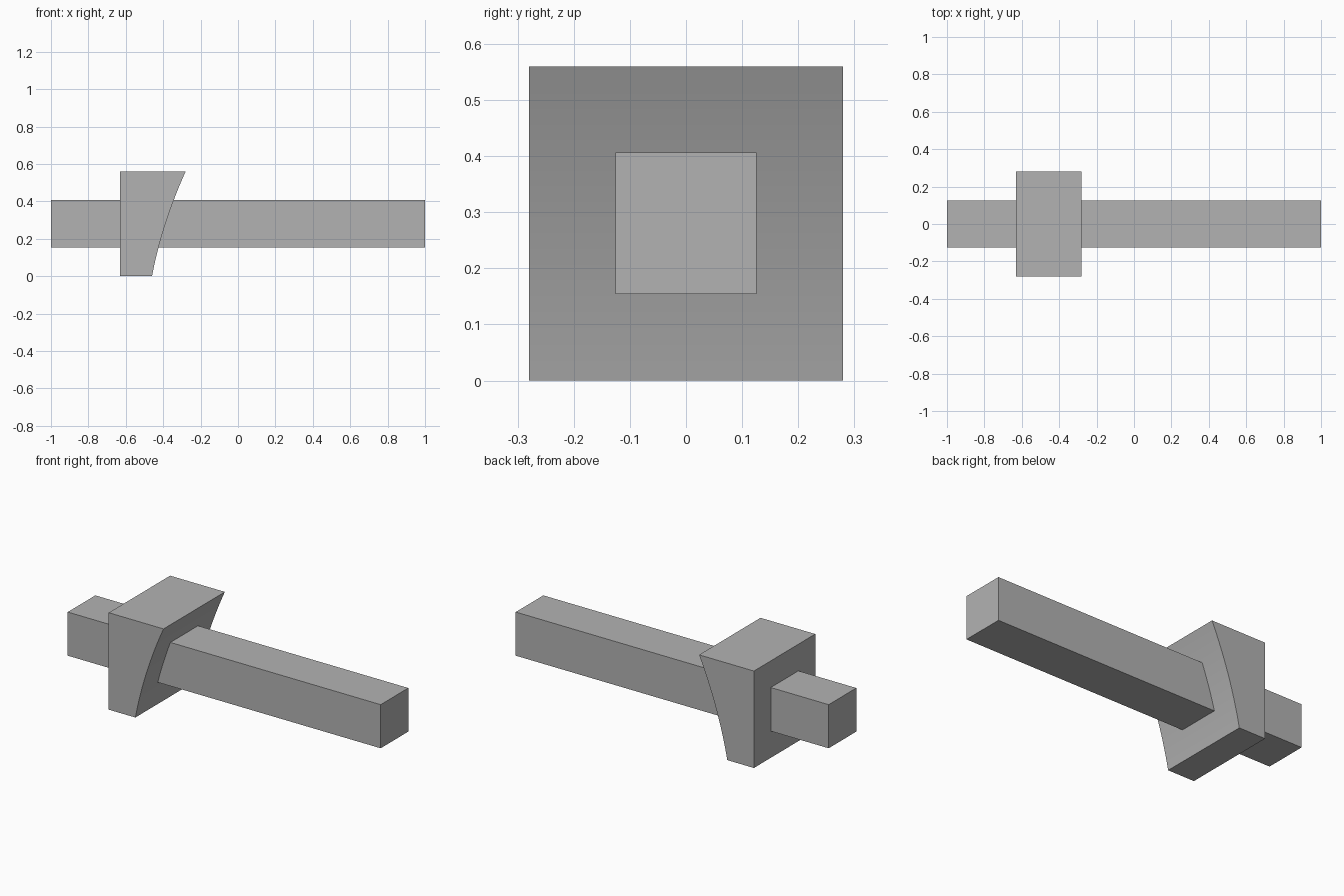
import bpy, bmesh
from mathutils import Vector

cube = bpy.data.objects.get("Cube")
if cube:
    bpy.data.objects.remove(cube, do_unlink=True)

GREY = (0.45, 0.45, 0.45, 1)
grey = bpy.data.materials.new("plain grey")
grey.use_nodes = True
grey.diffuse_color = GREY
grey.node_tree.nodes["Principled BSDF"].inputs["Base Color"].default_value = GREY


def extrude_profile(name, profile, half_depth):
    """Extrude an x-z outline along y, centred on y = 0."""
    bm = bmesh.new()
    face = bm.faces.new([bm.verts.new((x, -half_depth, z)) for x, z in profile])
    moved = bmesh.ops.extrude_face_region(bm, geom=[face])["geom"]
    verts = [v for v in moved if isinstance(v, bmesh.types.BMVert)]
    bmesh.ops.translate(bm, verts=verts, vec=(0, 2 * half_depth, 0))
    bmesh.ops.recalc_face_normals(bm, faces=bm.faces)
    mesh = bpy.data.meshes.new(name)
    bm.to_mesh(mesh)
    bm.free()
    mesh.materials.append(grey)
    obj = bpy.data.objects.new(name, mesh)
    bpy.context.collection.objects.link(obj)
    bpy.ops.object.select_all(action="DESELECT")
    obj.select_set(True)
    bpy.context.view_layer.objects.active = obj
    bpy.ops.object.shade_smooth_by_angle()
    return obj


# Long square bar
extrude_profile("bar", [(-1, 0.154), (1, 0.154), (1, 0.406), (-1, 0.406)], 0.126)

# Collar block with a flat back and a gently hollowed front
low, ctrl, high = Vector((-0.46, 0)), Vector((-0.406, 0.28)), Vector((-0.28, 0.56))
STEPS = 16
curve = []
for i in range(STEPS + 1):
    t = i / STEPS
    curve.append((1 - t) ** 2 * low + 2 * t * (1 - t) * ctrl + t * t * high)
extrude_profile("collar", [(-0.63, 0)] + [tuple(p) for p in curve] + [(-0.63, 0.56)], 0.28)
